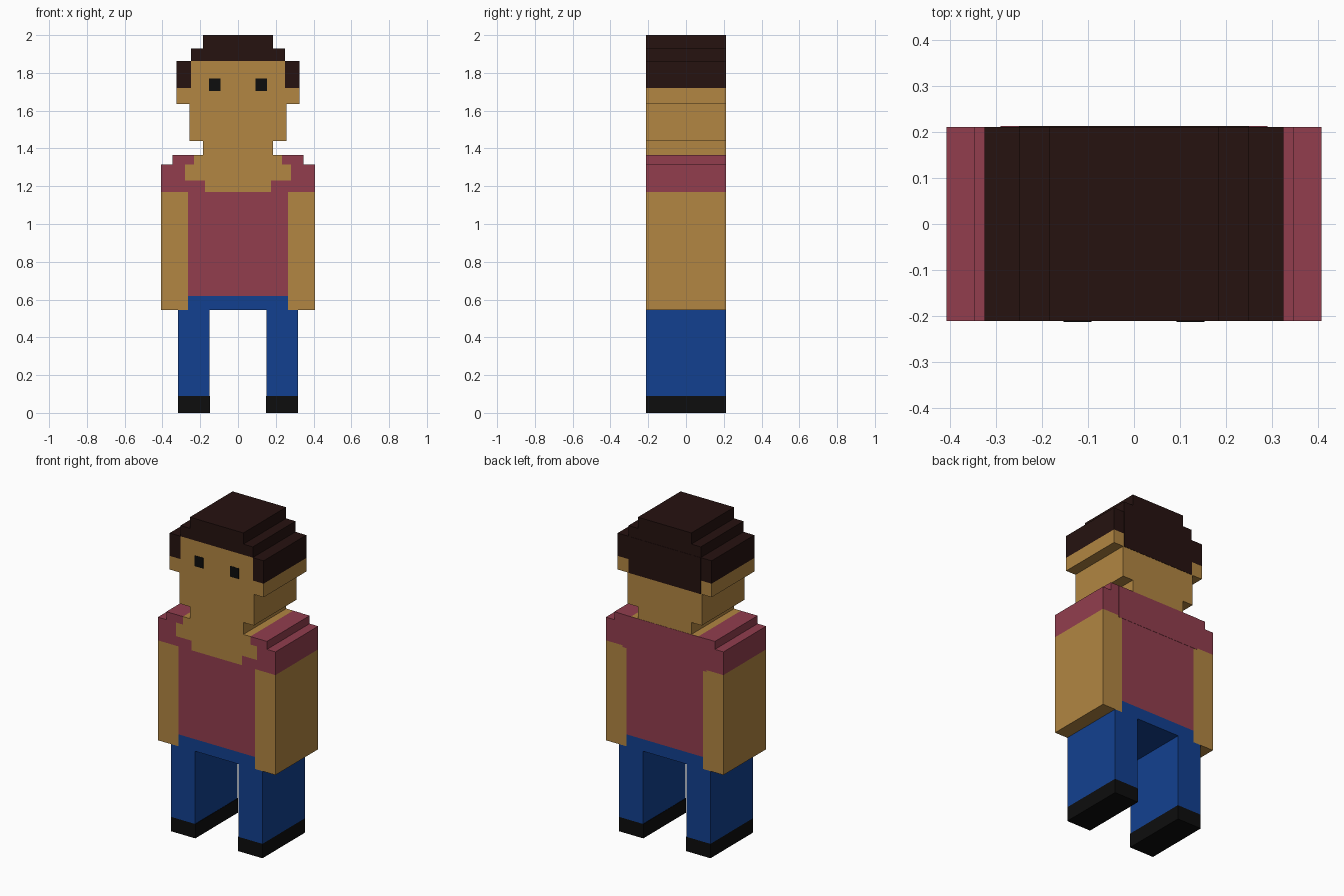
import bpy, bmesh

if "Cube" in bpy.data.objects:
    bpy.data.objects.remove(bpy.data.objects["Cube"])

D = 0.211  # half depth of the figure


def material(name, rgb):
    m = bpy.data.materials.new(name)
    m.diffuse_color = (*rgb, 1)
    m.use_nodes = True
    m.node_tree.nodes["Principled BSDF"].inputs["Base Color"].default_value = m.diffuse_color
    return m


SKIN = material("skin", (0.445, 0.238, 0.054))
SHIRT = material("shirt", (0.287, 0.048, 0.076))
DENIM = material("denim", (0.006, 0.051, 0.279))
HAIR = material("hair", (0.019, 0.006, 0.005))
BLACK = material("black", (0.004, 0.004, 0.004))


def prism(name, outline, mat, y0=-D, y1=D):
    """Extrude a front-view (x, z) outline along y."""
    bm = bmesh.new()
    face = bm.faces.new([bm.verts.new((x, y0, z)) for x, z in outline])
    ext = bmesh.ops.extrude_face_region(bm, geom=[face], use_keep_orig=True)
    verts = [g for g in ext["geom"] if isinstance(g, bmesh.types.BMVert)]
    bmesh.ops.translate(bm, verts=verts, vec=(0, y1 - y0, 0))
    bmesh.ops.recalc_face_normals(bm, faces=bm.faces)
    me = bpy.data.meshes.new(name)
    bm.to_mesh(me)
    bm.free()
    me.materials.append(mat)
    ob = bpy.data.objects.new(name, me)
    bpy.context.collection.objects.link(ob)
    return ob


def symmetric(name, half, mat, y0=-D, y1=D):
    """Prism from the right half of an outline, mirrored in x."""
    return prism(name, half + [(-x, z) for x, z in reversed(half)], mat, y0, y1)


def pair(name, x0, x1, z0, z1, mat, y0=-D, y1=D):
    """Matching boxes on the right and left."""
    for side, s in (("right", 1), ("left", -1)):
        prism(f"{side}_{name}",
              [(s * x0, z0), (s * x1, z0), (s * x1, z1), (s * x0, z1)], mat, y0, y1)


# Shoes and trousers
pair("shoe", 0.148, 0.317, 0, 0.09, BLACK)
symmetric("trousers", [(0.265, 0.62), (0.265, 0.545), (0.317, 0.545),
                       (0.317, 0.09), (0.15, 0.09), (0.15, 0.545)], DENIM)

# Shirt with stepped neckline, closed at the back
symmetric("shirt", [(0.265, 0.62), (0.265, 1.17), (0.407, 1.17), (0.407, 1.315),
                    (0.348, 1.315), (0.348, 1.365), (0.233, 1.365), (0.233, 1.315),
                    (0.28, 1.315), (0.28, 1.23), (0.175, 1.23), (0.175, 1.17)], SHIRT)
symmetric("shirt_back", [(0.29, 1.16), (0.29, 1.365)], SHIRT, D, D + 0.0015)

# Arms
pair("arm", 0.265, 0.407, 0.545, 1.17, SKIN)

# Head with ears, jaw, neck and bare neckline
symmetric("head", [(0.25, 1.863), (0.25, 1.72), (0.325, 1.72), (0.325, 1.635),
                   (0.257, 1.635), (0.257, 1.44), (0.185, 1.44), (0.185, 1.365),
                   (0.233, 1.365), (0.233, 1.315), (0.28, 1.315), (0.28, 1.23),
                   (0.175, 1.23), (0.175, 1.17)], SKIN)

# Eyes
pair("eye", 0.092, 0.153, 1.703, 1.77, BLACK, -D - 0.0015, -D + 0.01)

# Hair: stepped crown, side locks and back
symmetric("hair_crown", [(0.185, 2.0), (0.185, 1.93), (0.25, 1.93), (0.25, 1.863)], HAIR)
pair("hair_side", 0.25, 0.325, 1.72, 1.863, HAIR)
symmetric("hair_back", [(0.25, 1.635), (0.25, 1.863)], HAIR, D, D + 0.0015)
